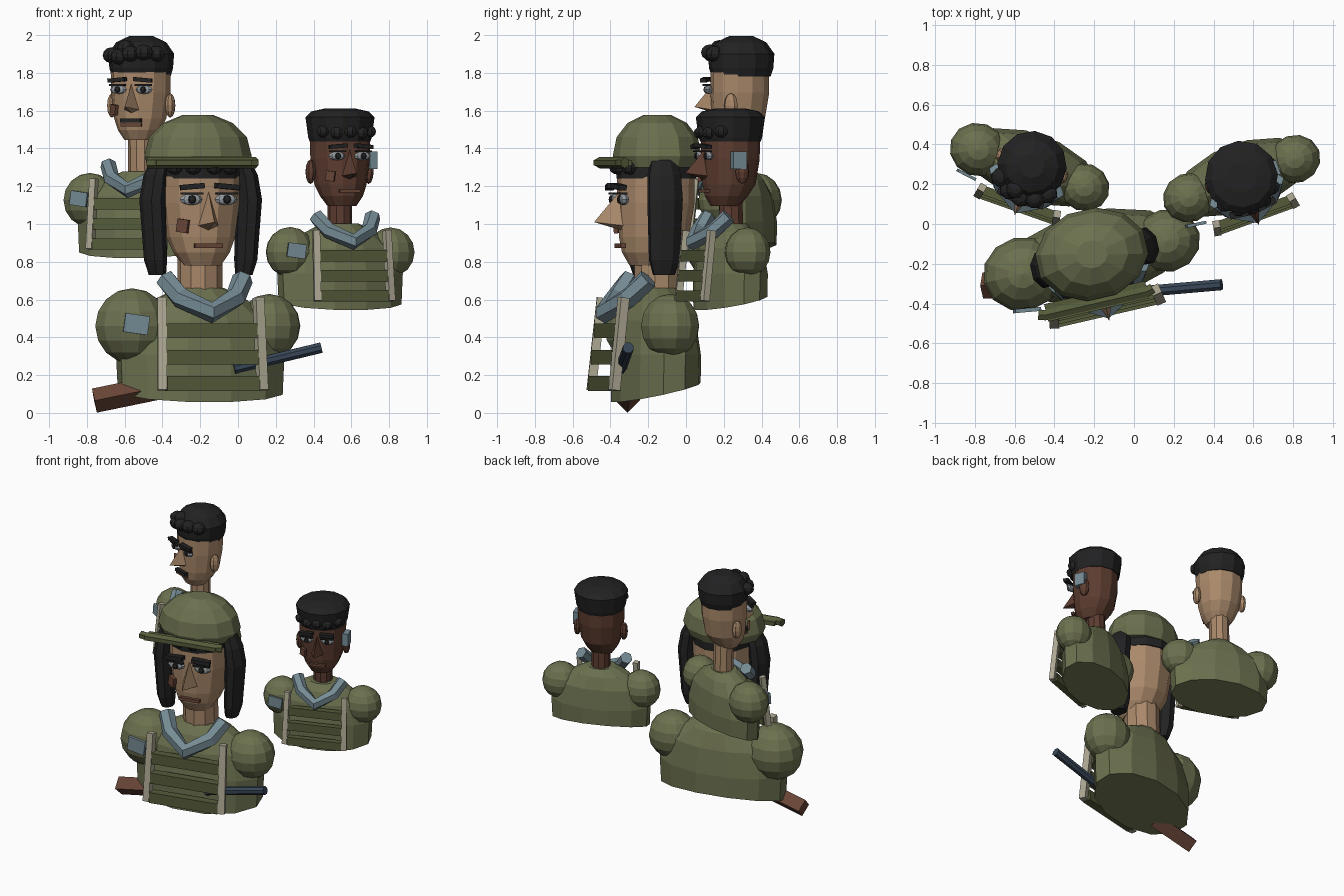
import bpy, bmesh, math
from mathutils import Matrix, Vector

if "Cube" in bpy.data.objects:
    bpy.data.objects.remove(bpy.data.objects["Cube"])

COLORS = {
    "olive": (0.15, 0.165, 0.078), "dark_olive": (0.09, 0.105, 0.042),
    "tan_skin": (0.40, 0.25, 0.145), "brown_skin": (0.11, 0.046, 0.03),
    "black": (0.016, 0.016, 0.017), "slate_blue": (0.18, 0.26, 0.30),
    "bone": (0.42, 0.39, 0.29), "rust_brown": (0.14, 0.06, 0.038),
    "gunmetal": (0.04, 0.062, 0.095), "eye_grey": (0.30, 0.33, 0.35),
}
MATS = {}
for key, rgb in COLORS.items():
    MATS[key] = bpy.data.materials.new(key)
    MATS[key].diffuse_color = (*rgb, 1)

base = Matrix()      # placement of the figure being built
prefix = ""


def finish(name, bm, mat):
    bmesh.ops.recalc_face_normals(bm, faces=bm.faces[:])
    bm.transform(base)
    me = bpy.data.meshes.new(prefix + name)
    bm.to_mesh(me)
    bm.free()
    me.materials.append(MATS[mat])
    ob = bpy.data.objects.new(prefix + name, me)
    bpy.context.collection.objects.link(ob)


def skin(name, rings, mat):
    """Bridge a list of point rings and cap both ends."""
    bm = bmesh.new()
    vs = [[bm.verts.new(p) for p in ring] for ring in rings]
    n = len(vs[0])
    for a, b in zip(vs, vs[1:]):
        for i in range(n):
            j = (i + 1) % n
            bm.faces.new((a[i], a[j], b[j], b[i]))
    bm.faces.new(vs[0][::-1])
    bm.faces.new(vs[-1])
    finish(name, bm, mat)


def loft(name, sections, mat, n=12, slope=0.0):
    """Sections are (z, rx, ry, cx, cy); slope tilts the lowest ring."""
    rings = []
    for k, (z, rx, ry, cx, cy) in enumerate(sections):
        ring = []
        for i in range(n):
            a = 2 * math.pi * (i + 0.5) / n
            y = cy + ry * math.sin(a)
            ring.append((cx + rx * math.cos(a), y, z + (slope * y if k == 0 else 0)))
        rings.append(ring)
    skin(name, rings, mat)


def tube(name, path, r, mat, n=6, phase=0.5):
    path = [Vector(p) for p in path]
    rings = []
    for k, p in enumerate(path):
        t = path[min(k + 1, len(path) - 1)] - path[max(k - 1, 0)]
        q = t.to_track_quat('Z', 'Y')
        angs = [2 * math.pi * (i + phase) / n for i in range(n)]
        rings.append([p + q @ Vector((r * math.cos(a), r * math.sin(a), 0)) for a in angs])
    skin(name, rings, mat)


def box(name, c, size, mat, yaw=0.0, roll=0.0):
    bm = bmesh.new()
    m = (Matrix.Translation(c) @ Matrix.Rotation(math.radians(yaw), 4, 'Z')
         @ Matrix.Rotation(math.radians(roll), 4, 'Y') @ Matrix.Diagonal((*size, 1)))
    bmesh.ops.create_cube(bm, size=1, matrix=m)
    finish(name, bm, mat)


def ball(name, c, r, mat, u=12, v=8):
    bm = bmesh.new()
    m = Matrix.Translation(c) @ Matrix.Diagonal((*r, 1))
    bmesh.ops.create_uvsphere(bm, u_segments=u, v_segments=v, radius=1, matrix=m)
    finish(name, bm, mat)


def body(r_left, r_right):
    loft("torso", [(0, .45, .225, 0, 0), (.2, .46, .225, 0, 0), (.38, .40, .20, 0, 0),
                   (.49, .25, .16, 0, 0), (.55, .13, .11, 0, 0)], "olive", slope=.24)
    for side, s, r in (("left", -1, r_left), ("right", 1, r_right)):
        ball(side + "_shoulder", (s * .372, -.008, .35), (r, r * .93, r), "olive")
        tube(side + "_vest_strap", [(s * .272, -.288, .01), (s * .262, -.235, .5)],
             .034, "bone", n=4)
    for k, z in enumerate((.045, .185, .325)):
        box(f"vest_plate_{k}", (0, -.285 + .11 * z, z), (.50, .06, .078), "dark_olive")
    box("shoulder_patch", (-.39, -.19, .36), (.13, .02, .10), "slate_blue", -8, 8)
    # V-shaped scarf, open at the back
    tube("scarf", [(-.21, -.09, .60), (-.15, -.18, .50), (0, -.275, .42),
                   (.15, -.18, .50), (.21, -.09, .60)], .056, "slate_blue")


def head(tone, lift, neck_r):
    tube("neck", [(0, .01, .44), (0, 0, .80 + lift)], neck_r, tone, n=10)
    prof = [(.67, .10, .10, -.04), (.74, .15, .15, -.03), (.82, .182, .185, -.01),
            (1.0, .208, .205, 0), (1.14, .21, .205, 0), (1.26, .18, .18, 0)]
    loft("head", [(z + lift, a, b, 0, c) for z, a, b, c in prof], tone)
    # nose wedge
    bm = bmesh.new()
    pts = [(0, -.19, 1.07), (-.058, -.18, .88), (.058, -.18, .88), (0, -.335, .90), (0, -.18, .855)]
    v = [bm.verts.new((x, y, z + lift)) for x, y, z in pts]
    for f in ((0, 1, 3), (0, 3, 2), (1, 4, 3), (4, 2, 3), (0, 2, 4, 1)):
        bm.faces.new([v[i] for i in f])
    finish("nose", bm, tone)
    # eyes and brows
    for side, s in (("left", -1), ("right", 1)):
        x = s * .095
        ball(side + "_eye", (x, -.197, 1.02 + lift), (.062, .028, .03), "eye_grey", 8, 6)
        ball(side + "_iris", (x, -.22, 1.02 + lift), (.022, .014, .024), "black", 8, 4)
        box(side + "_upper_lid", (x, -.215, 1.052 + lift), (.12, .03, .012), "black", s * 10)
        box(side + "_brow", (x, -.225, 1.088 + lift), (.13, .045, .028), "black", s * 8, s * 5)
    box("mouth", (0, -.195, .775 + lift), (.15, .025, .022), "rust_brown")
    box("cheek_patch", (-.135, -.175, .88 + lift), (.062, .025, .07), "rust_brown", -35, 8)


def ears(tone, lift):
    for side, s in (("left", -1), ("right", 1)):
        ball(side + "_ear", (s * .215, .01, .91 + lift), (.035, .05, .085), tone, 8, 6)


def curls(spots, r):
    for k, (x, y, z) in enumerate(spots):
        ball(f"curl_{k}", (x, y, z), (r, r, r * .85), "black", 8, 6)


def place(name, x, y, z, yaw, scale):
    global base, prefix
    prefix = name + "_"
    base = (Matrix.Translation((x, y, z)) @ Matrix.Rotation(math.radians(yaw), 4, 'Z')
            @ Matrix.Scale(scale, 4))


# Front figure: helmet, long side hair, rifle
place("front", -.2, -.16, .11, 13, 1)
body(.20, .17)
head("tan_skin", 0, .12)
loft("hair_band", [(1.13, .21, .212, 0, .004), (1.25, .215, .215, 0, .004)], "black")
loft("helmet", [(1.19, .265, .21, -.01, .01), (1.25, .288, .232, -.01, .01),
                (1.35, .262, .212, -.01, .01), (1.425, .185, .155, -.01, .01),
                (1.468, .08, .07, -.01, .01)], "olive")
tube("helmet_brim", [(-.34, -.225, 1.215), (-.31, -.235, 1.215), (.22, -.235, 1.215),
                     (.25, -.225, 1.215)], .03, "dark_olive")
box("helmet_visor", (-.04, -.225, 1.215), (.52, .09, .03), "dark_olive")
curls([(-.17, -.14, 1.19), (-.08, -.19, 1.19), (.03, -.20, 1.19), (.12, -.17, 1.19)], .045)
for label, s in (("left", -1), ("right", 1)):
    loft(label + "_long_hair", [(.62, .045, .06, s * .235, -.01), (.70, .06, .085, s * .245, -.01),
                                (1.02, .068, .098, s * .262, -.01),
                                (1.15, .062, .092, s * .245, -.01),
                                (1.23, .05, .07, s * .215, -.01)], "black", n=8)

# Back figure: curly hair and moustache
place("back", -.515, .285, .86, -19.5, .76)
body(.19, .17)
head("tan_skin", .1, .09)
ears("tan_skin", .1)
box("moustache", (0, -.205, .905), (.15, .035, .028), "black")
loft("hair", [(1.21, .205, .205, 0, .01), (1.27, .222, .225, 0, .01), (1.37, .23, .232, 0, .01),
              (1.45, .175, .175, 0, .01), (1.495, .08, .08, 0, .01)], "black")
curls([(-.17, -.13, 1.36), (-.09, -.19, 1.35), (0, -.21, 1.37), (.09, -.19, 1.38),
       (.16, -.13, 1.37), (-.05, -.17, 1.41)], .065)

# Right figure: flat-topped hair and ear radio
place("right", .54, .235, .585, 20, .76)
body(.175, .172)
head("brown_skin", 0, .085)
ears("brown_skin", 0)
box("ear_radio", (.225, -.02, .99), (.055, .10, .12), "slate_blue")
loft("hair", [(1.12, .212, .212, 0, 0), (1.15, .222, .222, 0, 0), (1.22, .232, .232, 0, 0),
              (1.29, .242, .242, 0, 0), (1.33, .20, .20, 0, 0), (1.352, .10, .10, 0, 0)], "black")
curls([(-.17, -.13, 1.19), (-.09, -.19, 1.18), (0, -.21, 1.19), (.09, -.19, 1.18),
       (.17, -.13, 1.19)], .05)

# Rifle held across the front figure
base, prefix = Matrix(), "rifle_"
tube("barrel", [(-.02, -.345, .235), (.44, -.305, .345)], .03, "gunmetal", n=8)
tube("stock", [(-.76, -.31, .065), (-.42, -.30, .135)], .065, "rust_brown", n=4, phase=0)

for m in bpy.data.materials:
    if m.users and not m.is_grease_pencil:
        m.use_nodes = True
        m.node_tree.nodes["Principled BSDF"].inputs["Base Color"].default_value = m.diffuse_color
